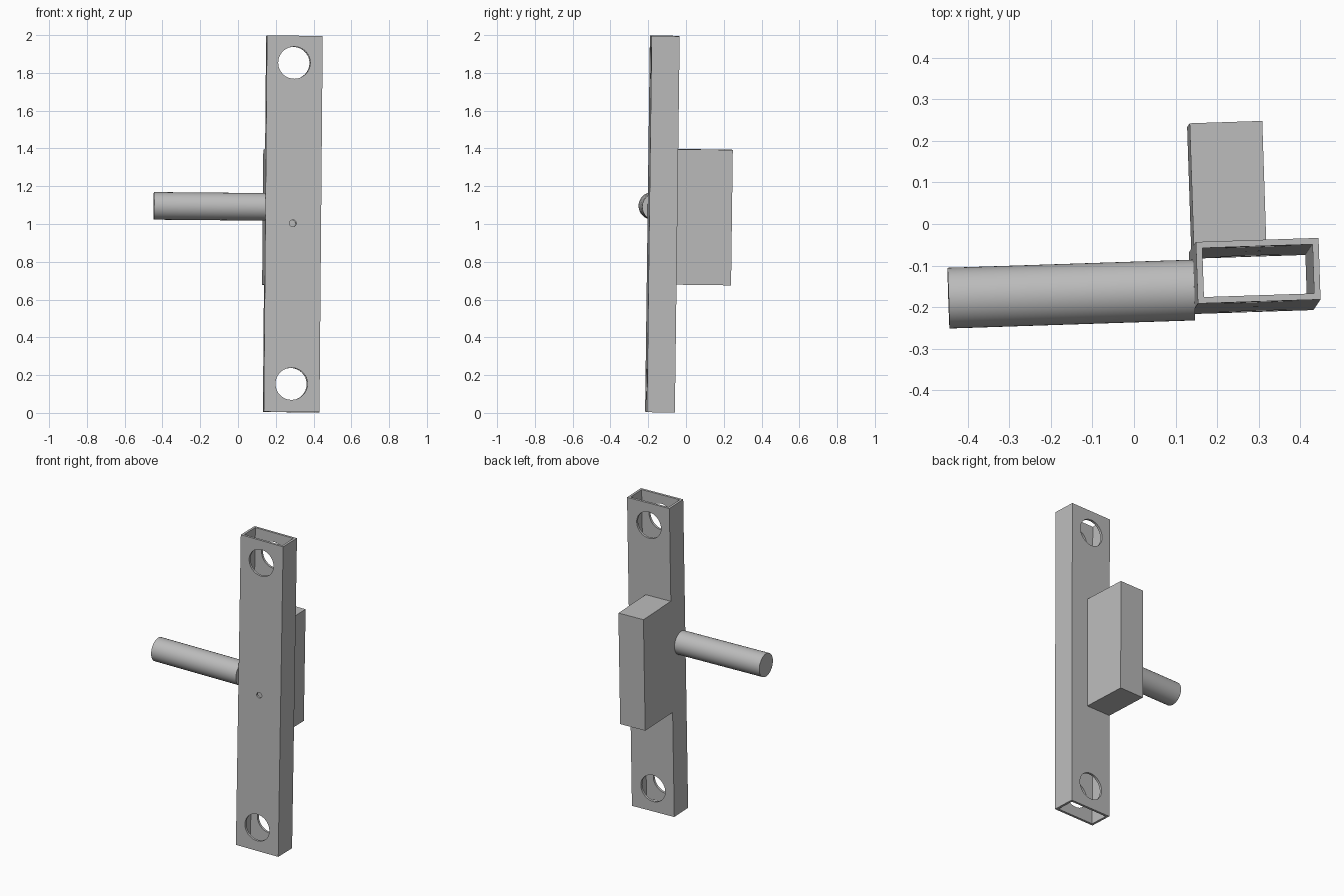
import bpy
from math import pi
from mathutils import Matrix, Euler

if "Cube" in bpy.data.objects:
    bpy.data.objects.remove(bpy.data.objects["Cube"], do_unlink=True)

grey = bpy.data.materials.new("plain grey")
grey.use_nodes = True
COLOUR = (0.5, 0.5, 0.5, 1)
grey.diffuse_color = COLOUR
grey.node_tree.nodes["Principled BSDF"].inputs["Base Color"].default_value = COLOUR

# The whole assembly leans slightly from upright
LEAN = Matrix.Translation((0.29, -0.125, 1.0)) @ Euler((-0.0125, 0.009, 0.033)).to_matrix().to_4x4()
WIDTH, DEPTH, HEIGHT, WALL = 0.295, 0.148, 1.992, 0.015


def finish(name):
    ob = bpy.context.object
    ob.name = name
    bpy.ops.object.transform_apply(location=True, rotation=True, scale=True)
    ob.data.materials.append(grey)
    return ob


def box(name, lo, hi):
    bpy.ops.mesh.primitive_cube_add(size=1, location=[(a + b) / 2 for a, b in zip(lo, hi)])
    bpy.context.object.scale = [b - a for a, b in zip(lo, hi)]
    return finish(name)


def cylinder(name, radius, length, centre, rotation):
    bpy.ops.mesh.primitive_cylinder_add(vertices=48, radius=radius, depth=length,
                                        location=centre, rotation=rotation)
    return finish(name)


def cut(target, cutter):
    mod = target.modifiers.new("cut", "BOOLEAN")
    mod.operation, mod.solver, mod.object = "DIFFERENCE", "EXACT", cutter
    bpy.context.view_layer.objects.active = target
    bpy.ops.object.modifier_apply(modifier=mod.name)
    bpy.data.objects.remove(cutter, do_unlink=True)


# Open rectangular tube
w, d, h = WIDTH / 2, DEPTH / 2, HEIGHT / 2
tube = box("tube", (-w, -d, -h), (w, d, h))
cut(tube, box("bore", (WALL - w, WALL - d, -2), (w - WALL, d - WALL, 2)))

# Large end holes and a small middle hole, front to back
for z, radius in ((0.853, 0.085), (-0.847, 0.085), (0.003, 0.018)):
    cut(tube, cylinder("drill", radius, 0.5, (-0.002, 0, z), (pi / 2, 0, 0)))

# Block on the back, flush with one side of the tube
block = box("back_block", (-w, d, -0.32), (0.027, 0.367, 0.397))

# Round handle on the side
end = -0.738
handle = cylinder("side_handle", 0.073, -w - end, ((end - w) / 2, -0.03, 0.089), (0, pi / 2, 0))

for ob in (tube, block, handle):
    ob.data.transform(LEAN)
    bpy.ops.object.select_all(action="DESELECT")
    ob.select_set(True)
    bpy.context.view_layer.objects.active = ob
    bpy.ops.object.shade_smooth_by_angle(angle=0.6)
